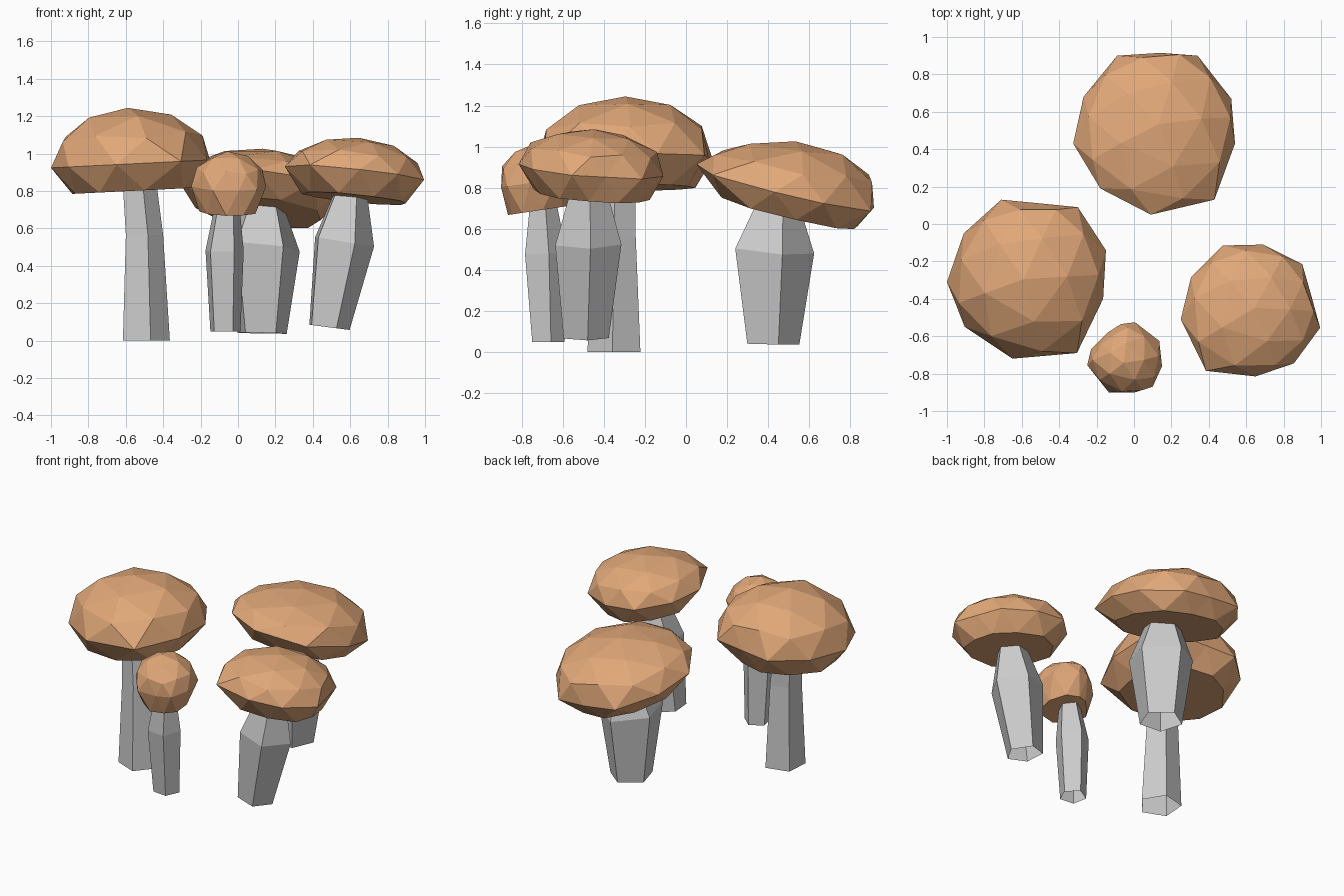
import bpy, bmesh, math
from mathutils import Vector

if "Cube" in bpy.data.objects:
    bpy.data.objects.remove(bpy.data.objects["Cube"])

cap_mat = bpy.data.materials.new("cap_brown")
cap_mat.diffuse_color = (0.75, 0.39, 0.19, 1)
cap_mat.use_nodes = True
cap_mat.node_tree.nodes["Principled BSDF"].inputs["Base Color"].default_value = cap_mat.diffuse_color


def finish(bm, name, mat=None):
    bmesh.ops.recalc_face_normals(bm, faces=bm.faces)
    mesh = bpy.data.meshes.new(name)
    bm.to_mesh(mesh)
    bm.free()
    if mat:
        mesh.materials.append(mat)
    bpy.context.collection.objects.link(bpy.data.objects.new(name, mesh))


# Five-sided stem, open at the base; rings are (x, y, z, radius, slope_x, slope_y)
def stem(name, phase, rings):
    bm = bmesh.new()
    loops = []
    for x, y, z, r, sx, sy in rings:
        loop = []
        for i in range(5):
            a = math.radians(phase + 72 * i)
            dx, dy = r * math.cos(a), r * math.sin(a)
            loop.append(bm.verts.new((x + dx, y + dy, z + sx * dx + sy * dy)))
        loops.append(loop)
    for lo, hi in zip(loops, loops[1:]):
        for i in range(5):
            j = (i + 1) % 5
            bm.faces.new((lo[i], lo[j], hi[j], hi[i]))
    bm.faces.new(loops[-1])
    finish(bm, name)


# Flat-bottomed icosphere cap whose ten equator corners follow an uneven rim;
# the crown leans with the slope and levels out towards the top
def cap(name, centre, rim, height, depth, slope, tuck=0.9, level=0.3):
    bm = bmesh.new()
    bmesh.ops.create_icosphere(bm, subdivisions=2, radius=1)
    c, slope = Vector(centre), Vector(slope)
    corners = [Vector(p) - c.xy for p in rim]
    unit = [Vector((math.cos(math.radians(18 + 36 * k)),
                    math.sin(math.radians(18 + 36 * k)))) for k in range(10)]
    for v in bm.verts:
        u, r = v.co.z, v.co.xy.length
        t = ((math.degrees(math.atan2(v.co.y, v.co.x)) - 18) / 36) % 10
        k = int(t) % 10
        n, f = (k + 1) % 10, t - int(t)
        p = corners[k].lerp(corners[n], f) * (r / unit[k].lerp(unit[n], f).length)
        if u > 0.01:
            p -= slope * height * u
            z = u * height + slope.dot(p) * (1 - level * u)
        else:
            if u < -0.01:
                p *= tuck
            z = max(u / 0.447, -1) * depth + slope.dot(p)
        v.co = c + Vector((p.x, p.y, z))
    finish(bm, name, cap_mat)


# Tall left mushroom
stem("left_stem", -4, [(-.50, -.348, 0, .136, 0, 0),
                       (-.508, -.345, .565, .108, 0, 0),
                       (-.535, -.335, .86, .097, 0, 0)])
cap("left_cap", (-.575, -.295, .945),
    [(-.15, -.14), (-.3, .09), (-.5, .11), (-.71, .13), (-.91, -.05),
     (-1, -.31), (-.905, -.55), (-.65, -.72), (-.305, -.69), (-.165, -.4)],
    .30, .145, (.05, 0), tuck=.87)

# Small front mushroom
stem("small_stem", 12, [(-.07, -.675, .05, .085, 0, 0),
                        (-.075, -.69, .48, .108, 0, .05),
                        (-.06, -.70, .73, .068, 0, .1)])
cap("small_cap", (-.055, -.715, .83),
    [(.135, -.625), (.005, -.525), (-.07, -.535), (-.14, -.58), (-.23, -.67),
     (-.25, -.755), (-.135, -.9), (.005, -.9), (.1, -.87), (.15, -.76)],
    .185, .14, (0, .15), tuck=.87)

# Back mushroom
stem("back_stem", 15, [(.127, .414, .04, .138, -.02, -.02),
                       (.128, .415, .50, .209, -.1, -.09),
                       (.14, .445, .74, .105, -.1, -.2)])
cap("back_cap", (.11, .48, .81),
    [(.52, .67), (.34, .9), (.14, .915), (-.09, .9), (-.27, .68),
     (-.325, .43), (-.18, .19), (.09, .05), (.43, .13), (.54, .43)],
    .222, .12, (-.1, -.24), tuck=.88, level=.6)

# Leaning right mushroom
stem("right_stem", 5, [(.481, -.489, .072, .116, -.13, 0),
                       (.558, -.48, .53, .17, -.16, 0),
                       (.60, -.475, .80, .09, -.16, -.05)])
cap("right_cap", (.625, -.465, .89),
    [(.95, -.39), (.9, -.215), (.69, -.11), (.475, -.115), (.305, -.285),
     (.25, -.51), (.385, -.785), (.65, -.815), (.855, -.745), (.995, -.555)],
    .197, .13, (-.1, -.08), tuck=.87)
